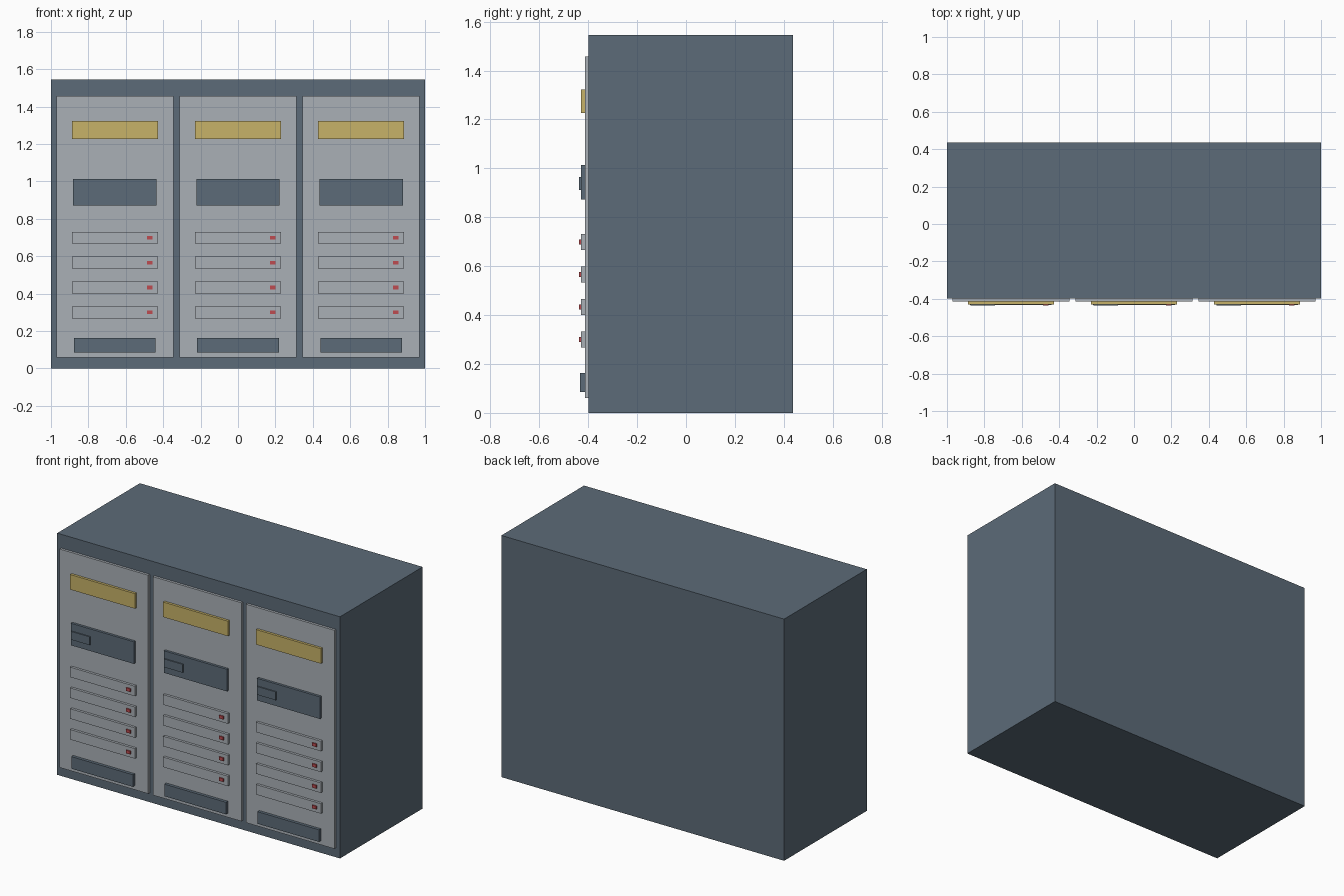
import bpy
import bmesh
from mathutils import Matrix, Vector

cube = bpy.data.objects.get("Cube")
if cube:
    bpy.data.objects.remove(cube, do_unlink=True)


def material(name, rgb):
    mat = bpy.data.materials.new(name)
    mat.use_nodes = True
    mat.diffuse_color = (*rgb, 1)
    mat.node_tree.nodes["Principled BSDF"].inputs["Base Color"].default_value = (*rgb, 1)
    return mat


slate = material("slate blue", (0.107, 0.147, 0.188))
grey = material("light grey", (0.40, 0.434, 0.468))
yellow = material("mustard yellow", (0.57, 0.445, 0.138))
red = material("indicator red", (0.51, 0.07, 0.08))


def box(name, mat, x, y, z):
    """Box spanning the given (low, high) ranges."""
    spans = (x, y, z)
    centre = Vector([(a + b) / 2 for a, b in spans])
    size = Vector([b - a for a, b in spans])
    bm = bmesh.new()
    bmesh.ops.create_cube(bm, size=1, matrix=Matrix.Translation(centre) @ Matrix.Diagonal(size).to_4x4())
    mesh = bpy.data.meshes.new(name)
    bm.to_mesh(mesh)
    bm.free()
    mesh.materials.append(mat)
    obj = bpy.data.objects.new(name, mesh)
    bpy.context.collection.objects.link(obj)
    return obj


BODY_FRONT, DOOR_FRONT, PLATE_FRONT, BUTTON_FRONT = -0.398, -0.414, -0.430, -0.437

# Cabinet body
box("cabinet_body", slate, (-1, 1), (BODY_FRONT, 0.437), (0, 1.545))

# Three identical rack bays
for side, cx in (("right", -0.658), ("middle", 0), ("left", 0.658)):

    def part(name, mat, x, front, back, z):
        box(f"{side}_{name}", mat, (cx + x[0], cx + x[1]), (front, back), z)

    part("door", grey, (-0.313, 0.313), DOOR_FRONT, BODY_FRONT, (0.06, 1.457))
    part("label_plate", yellow, (-0.229, 0.229), PLATE_FRONT, DOOR_FRONT, (1.227, 1.323))
    part("control_panel", slate, (-0.223, 0.223), PLATE_FRONT, DOOR_FRONT, (0.872, 1.013))
    part("control_key", slate, (-0.216, -0.085), BUTTON_FRONT, PLATE_FRONT, (0.912, 0.965))
    part("bottom_vent", slate, (-0.218, 0.218), -0.433, DOOR_FRONT, (0.086, 0.163))

    # Drive slots, each with an indicator light
    for i in range(4):
        z = 0.30 + i * 0.133
        part(f"drive_slot_{i + 1}", grey, (-0.229, 0.229), PLATE_FRONT, DOOR_FRONT, (z - 0.032, z + 0.032))
        part(f"indicator_{i + 1}", red, (0.171, 0.201), BUTTON_FRONT, PLATE_FRONT, (z - 0.01, z + 0.01))
